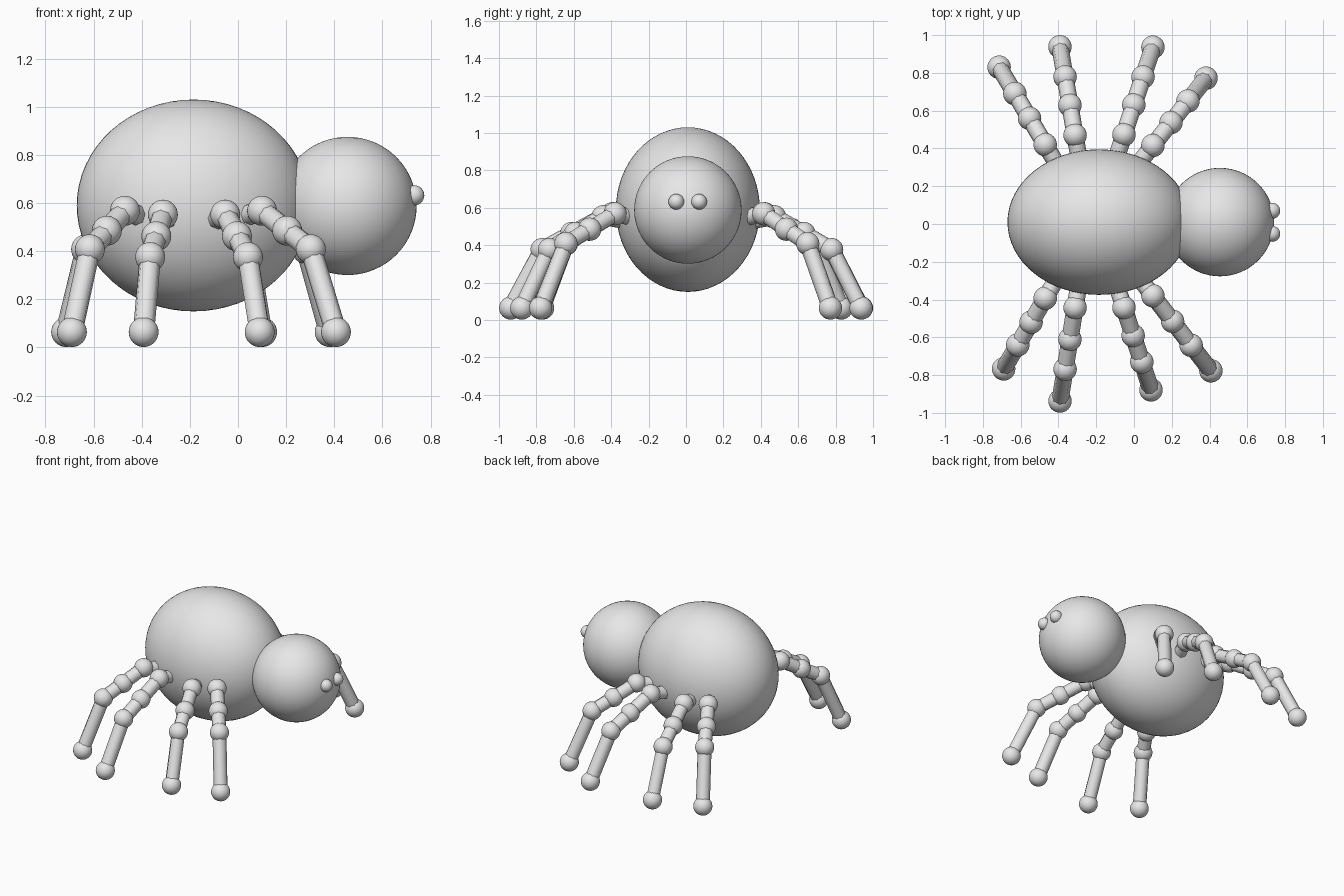
import bpy
from mathutils import Vector

default = bpy.data.objects.get("Cube")
if default:
    bpy.data.objects.remove(default, do_unlink=True)

grey = bpy.data.materials.new("plain_grey")
grey.use_nodes = True
COLOUR = (0.8, 0.8, 0.8, 1)
grey.diffuse_color = COLOUR
grey.node_tree.nodes["Principled BSDF"].inputs["Base Color"].default_value = COLOUR


def finish(name):
    obj = bpy.context.object
    obj.name = name
    obj.data.materials.append(grey)
    bpy.ops.object.shade_smooth_by_angle(angle=1.05)
    return obj


def ball(name, centre, radii, segments=32):
    bpy.ops.mesh.primitive_uv_sphere_add(
        segments=segments, ring_count=segments // 2, radius=1, location=centre)
    bpy.context.object.scale = radii
    bpy.ops.object.transform_apply(location=False, rotation=False)
    return finish(name)


def rod(name, start, end, radius):
    axis = end - start
    bpy.ops.mesh.primitive_cylinder_add(
        vertices=8, radius=radius, depth=axis.length, location=(start + end) / 2,
        rotation=axis.to_track_quat('Z', 'Y').to_euler())
    return finish(name)


# Body, head and eyes
ball("abdomen", (-0.185, 0.01, 0.59), (0.485, 0.385, 0.44), 64)
ball("head", (0.455, 0.01, 0.588), [0.287] * 3, 64)
for side, y in (("left", 0.07), ("right", -0.052)):
    ball(side + "_eye", (0.732, y, 0.632), [0.042] * 3, 24)


def leg(name, hip, foot, heights):
    """Straight in plan, bending down at the joints."""
    hip, foot = Vector(hip), Vector(foot)
    joints = [hip.lerp(foot, t).to_3d() for t in (0, 0.34, 0.66, 1)]
    for joint, z in zip(joints, heights):
        joint.z = z
    inward = (hip - foot).normalized().to_3d() * 0.12
    points = [joints[0] + inward - Vector((0, 0, 0.02))] + joints
    for i, joint in enumerate(joints):
        ball(f"{name}_joint_{i}", joint, [0.062] * 3)
        rod(f"{name}_segment_{i}", points[i], points[i + 1], 0.045)


# Four legs on each side: hip and foot positions in plan
OUTER = (0.568, 0.485, 0.408, 0.064)
INNER = (0.552, 0.462, 0.376, 0.064)
LEGS = [
    ("far_rear", (-0.47, 0.42), (-0.714, 0.83), OUTER),
    ("far_mid_rear", (-0.312, 0.47), (-0.392, 0.938), INNER),
    ("far_mid_fore", (-0.053, 0.473), (0.1, 0.936), INNER),
    ("far_fore", (0.1, 0.416), (0.381, 0.772), OUTER),
    ("near_rear", (-0.47, -0.393), (-0.69, -0.767), OUTER),
    ("near_mid_rear", (-0.312, -0.443), (-0.392, -0.937), INNER),
    ("near_mid_fore", (-0.053, -0.443), (0.09, -0.878), INNER),
    ("near_fore", (0.1, -0.38), (0.407, -0.777), OUTER),
]
for name, hip, foot, heights in LEGS:
    leg(name + "_leg", hip, foot, heights)
